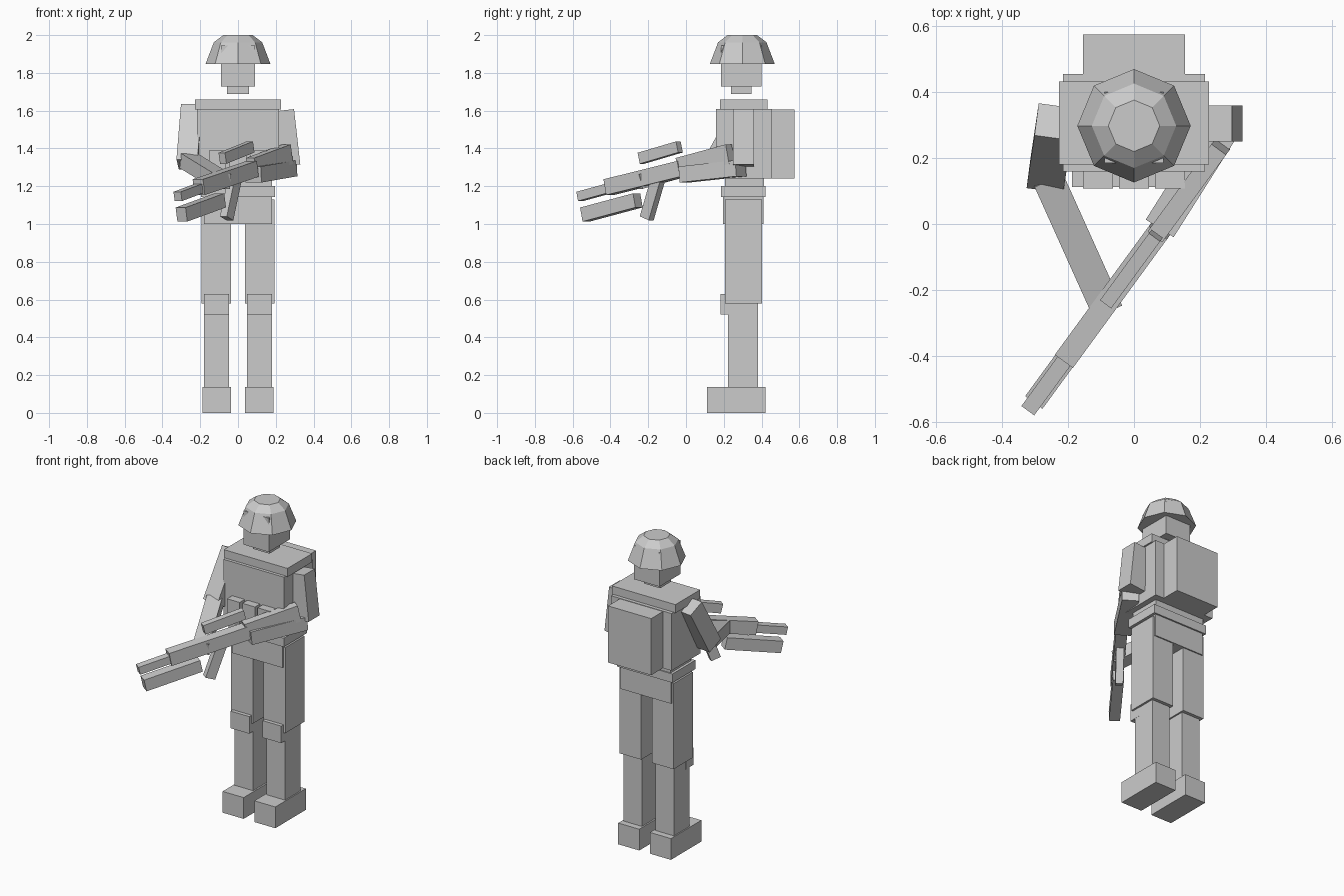
import bpy, bmesh, math
from mathutils import Vector, Matrix

default = bpy.data.objects.get("Cube")
if default:
    bpy.data.objects.remove(default, do_unlink=True)

GREY = (0.6, 0.6, 0.6, 1)
mat = bpy.data.materials.new("plain grey")
mat.use_nodes = True
mat.diffuse_color = GREY
mat.node_tree.nodes["Principled BSDF"].inputs["Base Color"].default_value = GREY


def finish(name, bm):
    bmesh.ops.recalc_face_normals(bm, faces=bm.faces)
    mesh = bpy.data.meshes.new(name)
    bm.to_mesh(mesh)
    bm.free()
    mesh.materials.append(mat)
    obj = bpy.data.objects.new(name, mesh)
    bpy.context.collection.objects.link(obj)
    return obj


def box(name, xs, ys, zs):
    """Upright box from its extents along each axis."""
    bm = bmesh.new()
    bmesh.ops.create_cube(bm, size=1)
    spans = (xs, ys, zs)
    bmesh.ops.scale(bm, vec=[b - a for a, b in spans], verts=bm.verts)
    bmesh.ops.translate(bm, vec=[(a + b) / 2 for a, b in spans], verts=bm.verts)
    return finish(name, bm)


def beam(name, a, b, w, h, side=None):
    """Box running from point a to point b, w wide along side and h deep."""
    a, b = Vector(a), Vector(b)
    d = (b - a).normalized()
    s = Vector(side) if side else d.cross(Vector((0, 0, 1)))
    s = (s - d * s.dot(d)).normalized()
    rot = Matrix((s, d.cross(s), d)).transposed().to_4x4()
    bm = bmesh.new()
    bmesh.ops.create_cube(bm, size=1)
    bmesh.ops.scale(bm, vec=(w, h, (b - a).length), verts=bm.verts)
    bmesh.ops.transform(bm, matrix=Matrix.Translation((a + b) / 2) @ rot, verts=bm.verts)
    return finish(name, bm)


# Legs
for side, s in (("left", 1), ("right", -1)):
    def mirrored(lo, hi):
        return sorted((s * lo, s * hi))
    box(side + "_boot", mirrored(0.038, 0.188), (0.112, 0.422), (0, 0.137))
    box(side + "_shin", mirrored(0.048, 0.18), (0.222, 0.381), (0.13, 0.6))
    box(side + "_knee_pad", mirrored(0.047, 0.181), (0.182, 0.26), (0.52, 0.63))
    box(side + "_thigh", mirrored(0.038, 0.193), (0.206, 0.402), (0.578, 1.13))

# Torso
box("pelvis", (-0.18, 0.18), (0.196, 0.41), (1.0, 1.143))
box("belt", (-0.197, 0.197), (0.185, 0.42), (1.143, 1.2))
box("torso", (-0.18, 0.18), (0.206, 0.413), (1.19, 1.6))
box("vest", (-0.216, 0.216), (0.16, 0.455), (1.24, 1.608))
box("collar", (-0.227, 0.227), (0.18, 0.432), (1.605, 1.66))
box("backpack", (-0.154, 0.154), (0.45, 0.575), (1.24, 1.605))
for i, x in enumerate((-0.109, 0, 0.109)):
    box(f"pouch_{i + 1}", (x - 0.045, x + 0.045), (0.108, 0.165), (1.25, 1.39))

# Head and helmet
box("neck", (-0.058, 0.058), (0.237, 0.347), (1.688, 1.74))
box("head", (-0.09, 0.09), (0.185, 0.4), (1.727, 1.945))

bm = bmesh.new()
rings = []
for r, z in ((0.172, 1.847), (0.128, 1.962), (0.078, 2.0)):
    rings.append([bm.verts.new((r * math.cos(k * math.tau / 8),
                                0.298 + r * math.sin(k * math.tau / 8), z))
                  for k in range(8)])
for low, high in zip(rings, rings[1:]):
    for k in range(8):
        n = (k + 1) % 8
        bm.faces.new((low[k], low[n], high[n], high[k]))
bm.faces.new(rings[0])
bm.faces.new(rings[-1])
finish("helmet", bm)

# Arms
beam("left_upper_arm", (0.242, 0.305, 1.602), (0.275, 0.305, 1.31), 0.11, 0.11, (1, 0, 0))
beam("left_forearm", (0.27, 0.29, 1.295), (0.08, -0.01, 1.262), 0.1, 0.085)
beam("right_upper_arm", (-0.24, 0.31, 1.608), (-0.264, 0.15, 1.315), 0.112, 0.112, (0.99, -0.13, 0))
beam("right_forearm", (-0.262, 0.14, 1.335), (-0.083, -0.258, 1.225), 0.095, 0.08)


# Rifle, all parts lie in one slanted vertical plane
def on_rifle(y, z):
    return (0.26 + (y - 0.23) * 0.731, y, z)


for name, back, front, w, h in (
        ("rifle_stock", (0.235, 1.37), (-0.03, 1.298), 0.055, 0.105),
        ("rifle_body", (-0.02, 1.292), (-0.41, 1.195), 0.068, 0.085),
        ("rifle_barrel", (-0.39, 1.193), (-0.562, 1.146), 0.048, 0.05),
        ("rifle_sight", (-0.035, 1.408), (-0.238, 1.348), 0.042, 0.06),
        ("rifle_launcher", (-0.255, 1.125), (-0.535, 1.05), 0.065, 0.076),
        ("rifle_magazine", (-0.15, 1.23), (-0.208, 1.03), 0.045, 0.062)):
    beam(name, on_rifle(*back), on_rifle(*front), w, h)
